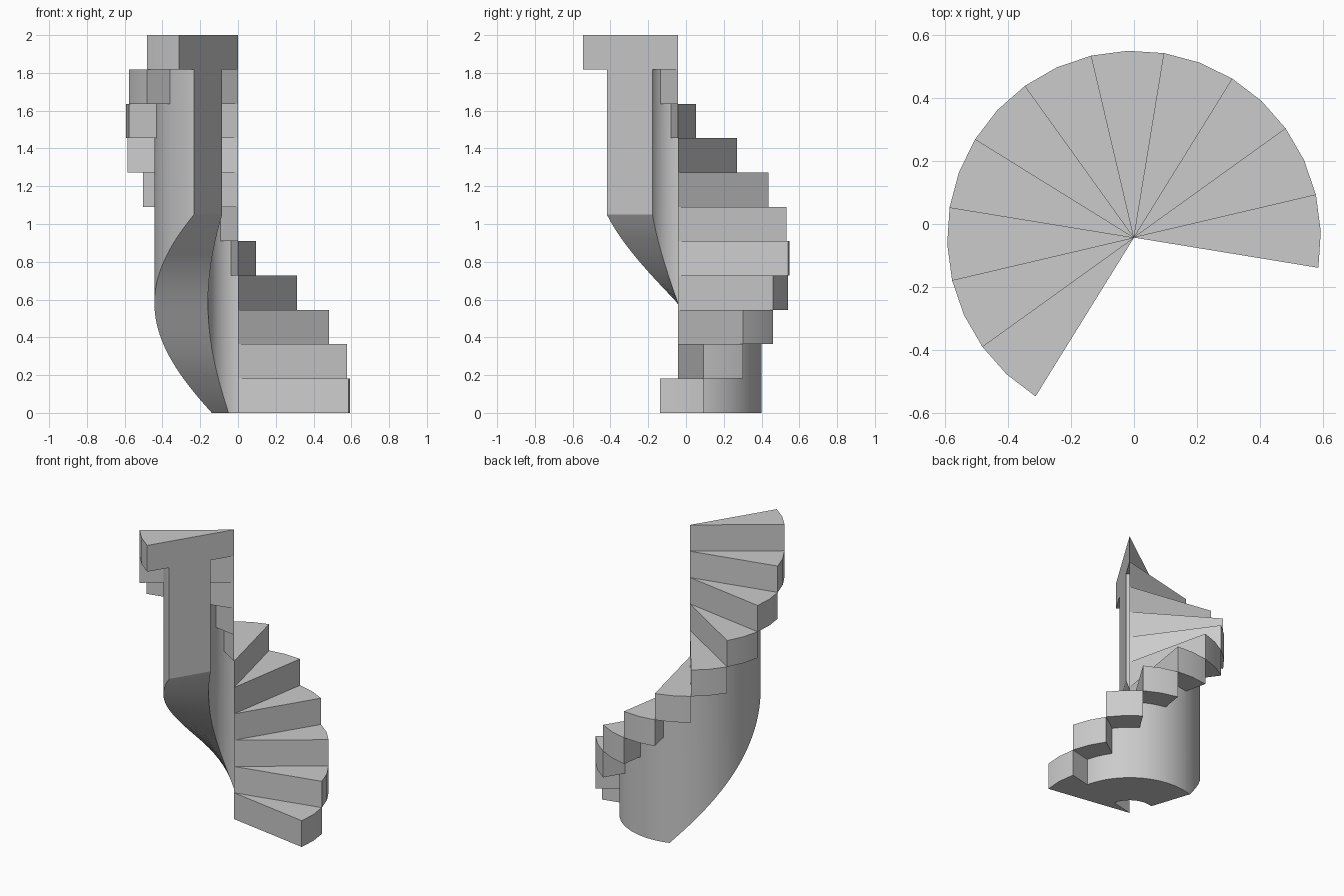
import bpy, bmesh
from math import radians, cos, sin

if "Cube" in bpy.data.objects:
    bpy.data.objects.remove(bpy.data.objects["Cube"])

STEPS, TURN, RISE = 11, 22.5, 2 / 11
START = -9.3                      # angle of the first riser
END = START + STEPS * TURN
CY = -0.043                       # stair axis sits at (0, CY)
R_TREAD, R_OUT, R_IN = 0.592, 0.4425, 0.159
SOFFIT_START = END - 1.05 / RISE * TURN   # where the sloped underside leaves the floor


def polar(r, a, z):
    return (r * cos(radians(a)), CY + r * sin(radians(a)), z)


def finish(bm, name):
    bmesh.ops.recalc_face_normals(bm, faces=bm.faces)
    me = bpy.data.meshes.new(name)
    bm.to_mesh(me)
    bm.free()
    ob = bpy.data.objects.new(name, me)
    bpy.context.collection.objects.link(ob)
    bpy.ops.object.select_all(action='DESELECT')
    ob.select_set(True)
    bpy.context.view_layer.objects.active = ob
    bpy.ops.object.shade_smooth_by_angle(angle=radians(30))


def soffit(a):
    return max(0.0, (a - SOFFIT_START) / TURN * RISE)


# Wedge treads, two outer facets each
for i in range(STEPS):
    bm = bmesh.new()
    a, z = START + i * TURN, i * RISE
    pts = [(0, CY, z)] + [polar(R_TREAD, a + k * TURN / 2, z) for k in range(3)]
    base = bm.faces.new([bm.verts.new(p) for p in pts])
    ext = bmesh.ops.extrude_face_region(bm, geom=[base], use_keep_orig=True)
    top = [v for v in ext['geom'] if isinstance(v, bmesh.types.BMVert)]
    bmesh.ops.translate(bm, verts=top, vec=(0, 0, RISE))
    finish(bm, f"tread_{i + 1:02d}")

# Curved support wall: stepped top under the treads, helical underside
bm = bmesh.new()
prev = None
for i in range(1, STEPS):
    a0, top = START + i * TURN, i * RISE
    angles = [a0 + k * TURN / 8 for k in range(9)]
    if a0 < SOFFIT_START < a0 + TURN:
        angles = sorted(angles + [SOFFIT_START])
    for k, a in enumerate(angles):
        ring = [bm.verts.new(polar(r, a, z)) for r, z in
                ((R_IN, soffit(a)), (R_OUT, soffit(a)), (R_OUT, top), (R_IN, top))]
        if k:
            for j in range(4):
                n = (j + 1) % 4
                bm.faces.new((prev[j], prev[n], ring[n], ring[j]))
        elif prev:
            # small riser where the top steps up
            bm.faces.new((prev[3], prev[2], ring[2], ring[3]))
        if (i == 1 and k == 0) or (i == STEPS - 1 and k == len(angles) - 1):
            bm.faces.new(ring)
        prev = ring
bmesh.ops.remove_doubles(bm, verts=bm.verts, dist=1e-5)
finish(bm, "support_wall")
